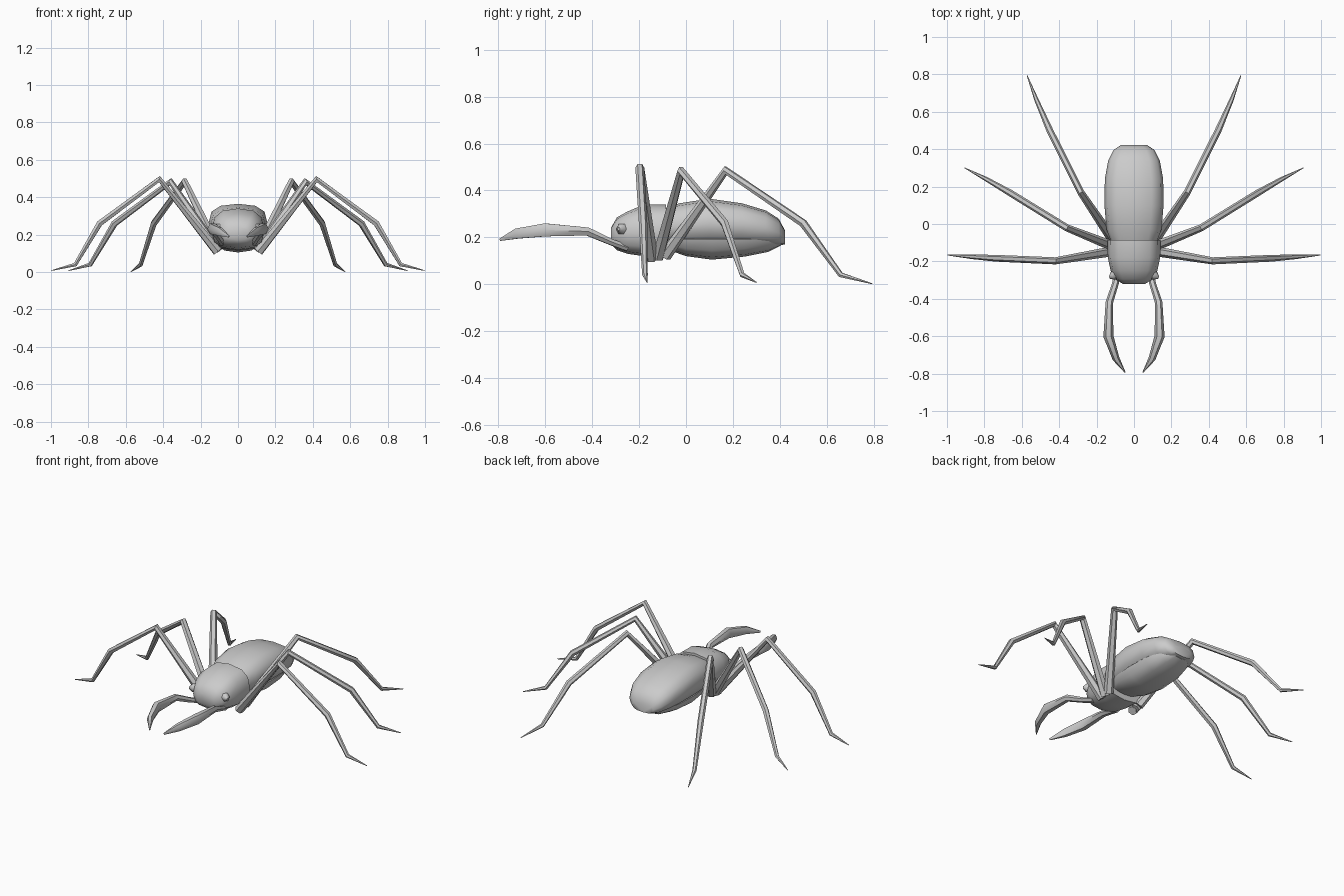
import bpy, bmesh, math
from mathutils import Vector

cube = bpy.data.objects.get("Cube")
if cube:
    bpy.data.objects.remove(cube, do_unlink=True)

grey = bpy.data.materials.new("pale grey")
grey.use_nodes = True
grey.diffuse_color = (0.6, 0.6, 0.6, 1)
grey.node_tree.nodes["Principled BSDF"].inputs["Base Color"].default_value = (0.6, 0.6, 0.6, 1)


def skin(name, rings, angle=50):
    """Join rings of points into a closed, smooth-shaded part."""
    bm = bmesh.new()
    loops = [[bm.verts.new(p) for p in ring] for ring in rings]
    n = len(loops[0])
    for a, b in zip(loops, loops[1:]):
        for i in range(n):
            j = (i + 1) % n
            bm.faces.new((a[i], a[j], b[j], b[i]))
    bm.faces.new(loops[0])
    bm.faces.new(loops[-1])
    bmesh.ops.recalc_face_normals(bm, faces=bm.faces)
    mesh = bpy.data.meshes.new(name)
    bm.to_mesh(mesh)
    bm.free()
    mesh.materials.append(grey)
    ob = bpy.data.objects.new(name, mesh)
    bpy.context.collection.objects.link(ob)
    bpy.ops.object.select_all(action='DESELECT')
    ob.select_set(True)
    bpy.context.view_layer.objects.active = ob
    bpy.ops.object.shade_smooth_by_angle(angle=math.radians(angle))
    return ob


def body(name, stations, power=0.75, sides=12):
    """Loft rounded sections given as (y, half width, top, widest height, bottom)."""
    rings = []
    for y, w, top, mid, low in stations:
        ring = []
        for i in range(sides):
            a = math.tau * i / sides
            c, s = math.cos(a), math.sin(a)
            x = math.copysign(abs(c) ** power, c) * w
            h = math.copysign(abs(s) ** power, s)
            ring.append((x, y, mid + h * ((top - mid) if h > 0 else (mid - low))))
        rings.append(ring)
    return skin(name, rings)


def limb(name, path, side, sides=6):
    """Tapered tube along (x, y, z, half width, half height), mirrored by side."""
    pts = [Vector((p[0] * side, p[1], p[2])) for p in path]
    rings = []
    for k, p in enumerate(pts):
        before = (p - pts[k - 1]).normalized() if k else Vector()
        after = (pts[k + 1] - p).normalized() if k + 1 < len(pts) else Vector()
        t = (before + after).normalized()
        across = t.cross(Vector((0, 0, 1))).normalized()
        up = across.cross(t)
        rings.append([p + across * math.cos(math.tau * i / sides) * path[k][3]
                      + up * math.sin(math.tau * i / sides) * path[k][4]
                      for i in range(sides)])
    return skin(name, rings)


# Head and thorax in one rounded block
body("head_and_thorax", [
    (-0.32, 0.06, 0.24, 0.21, 0.17),
    (-0.295, 0.10, 0.285, 0.21, 0.145),
    (-0.25, 0.125, 0.31, 0.22, 0.13),
    (-0.18, 0.14, 0.34, 0.22, 0.12),
    (-0.085, 0.142, 0.34, 0.22, 0.115)])

# Abdomen: broad upper shell over a narrower belly
body("abdomen_shell", [
    (-0.10, 0.12, 0.32, 0.24, 0.17),
    (-0.03, 0.147, 0.345, 0.25, 0.165),
    (0.10, 0.158, 0.365, 0.26, 0.165),
    (0.24, 0.156, 0.345, 0.255, 0.165),
    (0.34, 0.138, 0.315, 0.24, 0.165),
    (0.395, 0.11, 0.28, 0.22, 0.165),
    (0.422, 0.07, 0.23, 0.20, 0.17)])
body("belly", [
    (-0.10, 0.09, 0.22, 0.19, 0.155),
    (0.0, 0.125, 0.22, 0.19, 0.12),
    (0.11, 0.135, 0.22, 0.19, 0.105),
    (0.25, 0.13, 0.22, 0.19, 0.118),
    (0.35, 0.105, 0.22, 0.19, 0.138),
    (0.405, 0.06, 0.21, 0.19, 0.165)], power=0.9)

# Leg joints: hip, knee, shin, ankle, toe
legs = {
    "front": [(0.11, -0.145, 0.11), (0.42, -0.197, 0.497), (0.74, -0.183, 0.26),
              (0.87, -0.175, 0.04), (0.998, -0.166, 0.008)],
    "middle": [(0.11, -0.12, 0.115), (0.36, -0.02, 0.483), (0.66, 0.165, 0.26),
               (0.79, 0.24, 0.04), (0.905, 0.30, 0.008)],
    "rear": [(0.11, -0.09, 0.12), (0.285, 0.17, 0.485), (0.45, 0.50, 0.26),
             (0.52, 0.66, 0.04), (0.572, 0.795, 0.002)]}
girth = (0.027, 0.019, 0.018, 0.012, 0.002)

for side, word in ((1, "left"), (-1, "right")):
    for place, joints in legs.items():
        limb(f"{place}_{word}_leg", [j + (g, g) for j, g in zip(joints, girth)], side)
    # Curved pincer jaw
    limb(f"{word}_pincer", [
        (0.085, -0.25, 0.155, 0.018, 0.015),
        (0.10, -0.32, 0.18, 0.018, 0.015),
        (0.132, -0.42, 0.225, 0.02, 0.02),
        (0.137, -0.60, 0.232, 0.027, 0.032),
        (0.096, -0.72, 0.216, 0.019, 0.025),
        (0.048, -0.793, 0.19, 0.003, 0.006)], side)
    # Small pointed eye bump at the front corner of the head
    limb(f"{word}_eye", [
        (0.08, -0.26, 0.235, 0.03, 0.03),
        (0.115, -0.278, 0.235, 0.022, 0.024),
        (0.132, -0.287, 0.235, 0.006, 0.007)], side)
